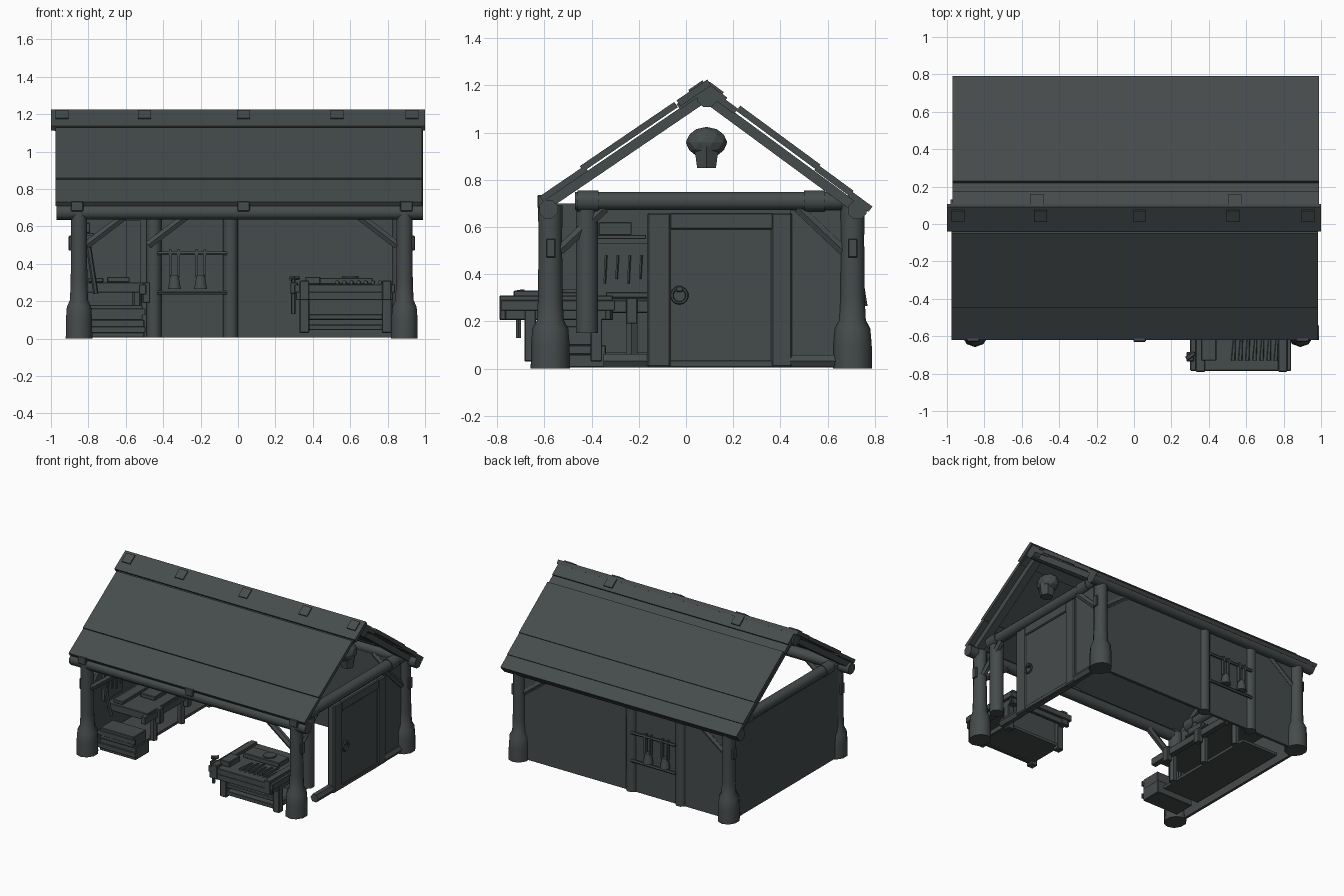
import bpy, bmesh, math
from mathutils import Vector, Matrix

if "Cube" in bpy.data.objects:
    bpy.data.objects.remove(bpy.data.objects["Cube"])

mat = bpy.data.materials.new("charcoal timber")
mat.diffuse_color = (0.06, 0.07, 0.07, 1)
mat.use_nodes = True
mat.node_tree.nodes["Principled BSDF"].inputs["Base Color"].default_value = mat.diffuse_color

def finish(name, bm, smooth=False):
    bmesh.ops.recalc_face_normals(bm, faces=bm.faces)
    me = bpy.data.meshes.new(name)
    bm.to_mesh(me); bm.free()
    me.materials.append(mat)
    ob = bpy.data.objects.new(name, me)
    bpy.context.collection.objects.link(ob)
    if smooth:
        bpy.context.view_layer.objects.active = ob
        ob.select_set(True)
        bpy.ops.object.shade_smooth_by_angle(angle=math.radians(50))
        ob.select_set(False)
    return ob

def box(name, x, y, z, bevel=0.004):
    """Box from (min, max) pairs."""
    bm = bmesh.new()
    c = [(a + b) / 2 for a, b in (x, y, z)]
    s = [b - a for a, b in (x, y, z)]
    bmesh.ops.create_cube(bm, size=1, matrix=Matrix.Translation(c) @ Matrix.Diagonal((*s, 1)))
    if bevel:
        bmesh.ops.bevel(bm, geom=bm.edges[:], offset=bevel, segments=1, affect='EDGES')
    return finish(name, bm)

def log(name, p, q, r, sides=8, r2=None):
    """Round bar from p to q."""
    p, q = Vector(p), Vector(q)
    d = q - p
    m = Matrix.Translation((p + q) / 2) @ d.to_track_quat('Z', 'Y').to_matrix().to_4x4()
    bm = bmesh.new()
    bmesh.ops.create_cone(bm, cap_ends=True, segments=sides, radius1=r, radius2=r2 or r,
                          depth=d.length, matrix=m @ Matrix.Rotation(math.pi / sides, 4, 'Z'))
    return finish(name, bm, sides > 4)

def lathe(name, x, y, profile, sx=1.0, sides=10):
    """Turned part from (radius, height) points."""
    bm = bmesh.new()
    rings = [[bm.verts.new((x + sx * r * math.cos(2 * math.pi * (i + .5) / sides),
                            y + r * math.sin(2 * math.pi * (i + .5) / sides), z))
              for i in range(sides)] for r, z in profile]
    for a, b in zip(rings, rings[1:]):
        for i in range(sides):
            j = (i + 1) % sides
            bm.faces.new((a[i], a[j], b[j], b[i]))
    bm.faces.new(rings[0]); bm.faces.new(rings[-1])
    return finish(name, bm, True)

def plank(name, x, a, b, t):
    """Sloped board: (y, z) top edge points a to b, thickness t underneath."""
    d = (Vector(b) - Vector(a)).normalized()
    n = Vector((-d.y, d.x))
    if n.y < 0: n = -n
    pts = [Vector(a), Vector(b), Vector(b) - n * t, Vector(a) - n * t]
    bm = bmesh.new()
    e = [[bm.verts.new((xx, p.x, p.y)) for p in pts] for xx in x]
    bm.faces.new(e[0]); bm.faces.new(e[1])
    for i in range(4):
        j = (i + 1) % 4
        bm.faces.new((e[0][i], e[0][j], e[1][j], e[1][i]))
    return finish(name, bm)

# --- roof boards, rafters and ridge
def front(y, lift=0): return (y, 0.73 + (y + 0.62) * 0.68 + lift)
def back(y, lift=0): return (y, 0.69 + (0.785 - y) * 0.735 + lift)

for i, (a, b, l) in enumerate(((-.62, -.43, .0), (-.45, -.05, .012), (-.04, .08, -.004))):
    plank("front_roof_board", (-.975, .985), front(a, l), front(b, l), .027)
for i, (a, b, l) in enumerate(((.79, .70, .0), (.71, .56, .008), (.57, .23, .016), (.22, .08, -.004))):
    plank("back_roof_board", (-.97, .99), back(a, l), back(b, l), .028)
plank("ridge_cap_front", (-1, 1), front(-.04, .012), front(.09, .012), .03)
plank("ridge_cap_back", (-.97, .99), back(.175, .01), back(.08, .01), .03)
log("ridge_pole", (-.98, .09, 1.15), (.99, .09, 1.15), .045)
for x in (-.92, .91):
    plank("front_rafter", (x - .03, x + .03), front(-.60, -.03), front(.09, -.03), .042)
    plank("back_rafter", (x - .03, x + .03), back(.77, -.03), back(.09, -.03), .042)
for x in (-.94, -.5, .03, .53, .93):
    plank("ridge_strap_front", (x - .035, x + .035), front(.01, .022), front(.07, .022), .03)
for x in (-.52, .54):
    plank("ridge_strap_back", (x - .035, x + .035), back(.16, .022), back(.10, .022), .03)

# --- corner posts on swollen feet, with pegs
CORNERS = [(x, y) for x in (-.85, .89) for y in (-.575, .705)]
for x, y in CORNERS:
    lathe("corner_post", x, y, [(.083, 0), (.082, .1), (.076, .17), (.057, .205),
                                (.052, .3), (.05, .55), (.052, .69)], .9)
    box("post_peg", (x - .055, x - .005) if x < 0 else (x + .005, x + .055),
        (y - .018, y + .022), (.47, .55))

# --- eave and side beams
log("front_eave_beam", (-.97, -.582, .675), (.99, -.582, .675), .042)
log("back_eave_beam", (-.97, .725, .672), (.99, .725, .672), .042)
for x in (-.86, .03, .9):
    box("eave_strap", (x - .033, x + .033), (-.63, -.57), (.68, .735))
for x in (-.87, .89):
    log("side_beam", (x, -.47, .71), (x, .66, .71), .041)
    for y in (-.415, .545):
        log("beam_collar", (x, y - .045, .71), (x, y + .045, .71), .046, 10)

# --- diagonal braces
for x, s in ((-.85, 1), (.89, -1)):
    for y in (-.575, .70):
        log("eave_brace", (x + s * .04, y, .50), (x + s * .25, y, .66), .024, 6)
    for y, t in ((-.575, 1), (.705, -1)):
        log("side_brace", (x, y + t * .04, .50), (x, y + t * .23, .68), .024, 6)
log("wall_brace", (-.48, .64, .50), (-.27, .64, .66), .024, 6)

# --- walls
box("left_wall", (-.885, -.865), (-.56, .70), (.005, .70), 0)
box("back_wall", (-.86, .88), (.69, .71), (.005, .67), 0)
for x in (-.45, -.04):
    log("back_wall_post", (x, .695, .005), (x, .695, .67), .043)
box("right_wall_panel", (.875, .895), (.44, .66), (.005, .67), 0)
log("right_inner_post", (.87, -.42, .15), (.87, -.42, .69), .05)
log("right_sill", (.88, -.35, .033), (.88, -.15, .033), .032, 6)
log("rear_sill", (.89, .44, .032), (.89, .65, .032), .03, 6)

# --- door with frame and ring
box("door_jamb", (.86, .915), (-.165, -.065), (.005, .66), .008)
box("door_jamb", (.86, .915), (.36, .45), (.005, .66), .008)
box("door_head", (.86, .915), (-.07, .37), (.59, .66), .006)
box("door_step", (.86, .912), (-.07, .37), (.005, .035), .004)
box("door_leaf", (.875, .905), (-.07, .37), (.03, .60), 0)
bpy.ops.mesh.primitive_torus_add(location=(.916, -.028, .31), rotation=(0, math.pi / 2, 0),
    major_radius=.032, minor_radius=.007, major_segments=14, minor_segments=6)
ring = bpy.context.object
ring.name = "door_ring"
ring.data.materials.append(mat)
ring.select_set(False)
box("ring_mount", (.90, .928), (-.042, -.014), (.325, .35))

# --- gable skull ornament
bm = bmesh.new()
bmesh.ops.create_icosphere(bm, subdivisions=2, radius=1,
    matrix=Matrix.Translation((.84, .087, .958)) @ Matrix.Diagonal((.07, .088, .066, 1)))
finish("skull_cranium", bm)
log("skull_jaw", (.85, .087, .85), (.85, .087, .94), .046, 6, .06)

# --- tool rails on both faces of the back wall
for y in (.665, .735):
    for z in (.455, .245):
        log("tool_rail", (-.43, y, z), (-.06, y, z), .011, 6)
    for x in (-.34, -.2):
        log("tool_blade", (x, y, .265), (x, y, .34), .037, 8, .024)
        for dx in (-.022, .022):
            box("tool_handle", (x + dx - .007, x + dx + .007), (y - .012, y + .012), (.33, .475), 0)

# --- front right workbench
box("bench_top", (.30, .84), (-.785, -.30), (.245, .29))
for y in (-.775, -.33):
    box("bench_apron", (.31, .83), (y - .012, y + .012), (.205, .25))
for x in (.355, .795):
    box("bench_end_rail", (x - .025, x + .025), (-.79, -.31), (.205, .31))
    for y in (-.66, -.38):
        box("bench_leg", (x - .026, x + .026), (y - .025, y + .025), (.03, .25))
    box("bench_foot_rail", (x - .015, x + .015), (-.66, -.38), (.06, .10))
for z in (.045, .10):
    box("bench_stretcher", (.34, .81), (-.672, -.645), (z, z + .03))
box("bench_shelf", (.35, .80), (-.67, -.37), (.055, .075), 0)
box("bench_back_panel", (.35, .80), (-.40, -.385), (.06, .24), 0)
log("vice_screw", (.295, -.71, .13), (.295, -.71, .33), .012, 6)
box("vice_jaw", (.28, .32), (-.735, -.685), (.24, .30))
log("vice_handle", (.28, -.72, .32), (.325, -.69, .325), .012, 6)
for i in range(7):
    x = .53 + i * .038
    log("bench_chisel", (x, -.73, .30), (x + .008, -.60 + .02 * (i % 3), .30), .012, 5, .007)
box("bench_board", (.42, .72), (-.54, -.42), (.29, .325))
log("bench_dish", (.60, -.48, .325), (.60, -.48, .335), .045, 10)
box("bench_block", (.36, .44), (-.73, -.60), (.29, .33))

# --- left bench with clamps along the wall
box("side_bench_top", (-.84, -.50), (-.36, .52), (.245, .30))
box("side_bench_edge", (-.53, -.49), (-.40, .52), (.235, .29))
box("side_bench_shelf", (-.85, -.55), (-.34, .50), (.05, .07), 0)
for y in (-.23, .10, .43):
    log("side_bench_leg", (-.54, y, .05), (-.54, y, .25), .028, 6)
    box("side_bench_clamp", (-.51, -.47), (y - .025, y + .025), (.19, .30))
box("side_bench_block", (-.70, -.58), (-.16, -.02), (.30, .33))
box("side_bench_plank", (-.80, -.72), (-.34, .20), (.30, .325))

# --- stacked crates
box("lower_crate", (-.80, -.50), (-.50, -.34), (.005, .10))
box("upper_crate", (-.79, -.51), (-.51, -.36), (.098, .18))
for z in (.03, .125):
    box("crate_slat", (-.81, -.495), (-.515, -.50), (z, z + .035), .002)

# --- left wall saw board and shelf
box("tool_board", (-.865, -.845), (-.38, -.16), (.31, .53), 0)
for i, y in enumerate((-.345, -.295, -.245, -.195)):
    log("hanging_saw", (-.838, y, .36 + .02 * (i % 2)), (-.838, y + .006, .48), .006, 5)
box("wall_shelf", (-.865, -.77), (-.38, -.17), (.55, .565), .002)
box("shelf_box", (-.86, -.79), (-.37, -.23), (.565, .62))
log("leaning_stick", (-.76, -.42, .24), (-.80, -.45, .50), .014, 6)
box("corner_locker", (-.60, -.52), (.64, .69), (.30, .63), 0)
